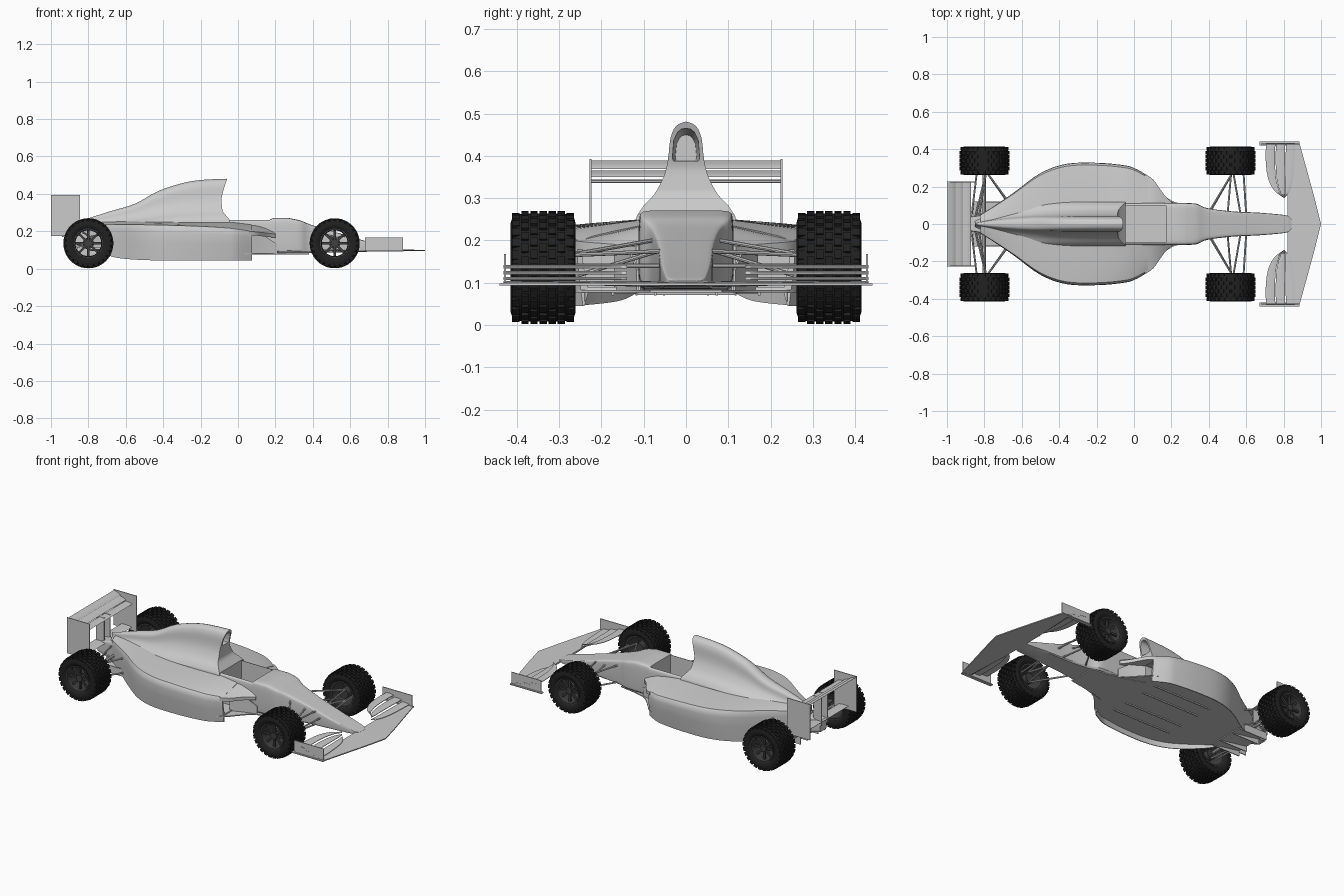
import bpy, bmesh, math
from mathutils import Vector, Matrix

if "Cube" in bpy.data.objects:
    bpy.data.objects.remove(bpy.data.objects["Cube"])

def material(name, v):
    m = bpy.data.materials.new(name)
    m.diffuse_color = (v, v, v, 1)
    m.use_nodes = True
    m.node_tree.nodes["Principled BSDF"].inputs["Base Color"].default_value = m.diffuse_color
    return m

RUBBER, RIM = material("rubber", 0.015), material("dark_metal", 0.05)

def finish(name, bm, mirror=False, mat=None):
    bmesh.ops.recalc_face_normals(bm, faces=bm.faces)
    me = bpy.data.meshes.new(name)
    bm.to_mesh(me)
    bm.free()
    ob = bpy.data.objects.new(name, me)
    bpy.context.collection.objects.link(ob)
    if mat:
        me.materials.append(mat)
    if mirror:
        md = ob.modifiers.new("mirror", 'MIRROR')
        md.use_axis = (False, True, False)
    return ob

def smooth(pts, n=4):
    """Catmull-Rom interpolation of tuples"""
    out = []
    for i in range(len(pts) - 1):
        p = [pts[max(0, min(len(pts) - 1, i + k))] for k in (-1, 0, 1, 2)]
        for j in range(n):
            t = j / n
            out.append(tuple(0.5 * (2*b + (c-a)*t + (2*a-5*b+4*c-d)*t*t + (3*b-a-3*c+d)*t**3)
                             for a, b, c, d in zip(*p)))
    return out + [tuple(pts[-1])]

def loft(name, rings, mirror=False, caps=True, wrap=False, mat=None):
    bm = bmesh.new()
    vs = [[bm.verts.new(p) for p in r] for r in rings]
    n = len(rings[0])
    for a, b in zip(vs, vs[1:] + ([vs[0]] if wrap else [])):
        for i in range(n):
            j = (i + 1) % n
            bm.faces.new((a[i], a[j], b[j], b[i]))
    if caps and not wrap:
        for r in (vs[0], vs[-1]):
            for i in range((n - 1) // 2):
                f = list(dict.fromkeys((r[i], r[i+1], r[n-2-i], r[n-1-i])))
                if len(f) > 2:
                    bm.faces.new(f)
    return finish(name, bm, mirror, mat)

def sym(x, half):
    """Full ring from a half profile of (y, z), bottom to top, y > 0"""
    fx = x if callable(x) else (lambda z: x)
    return [(fx(z), y, z) for y, z in half] + [(fx(z), -y, z) for y, z in reversed(half)]

def box(name, lo, hi, mirror=False, tilt=0):
    lo, hi = Vector(lo), Vector(hi)
    bm = bmesh.new()
    m = (Matrix.Translation((lo + hi) / 2) @ Matrix.Rotation(tilt, 4, 'Y')
         @ Matrix.Diagonal((*(hi - lo), 1)))
    bmesh.ops.create_cube(bm, size=1, matrix=m)
    return finish(name, bm, mirror)

def rods(name, pairs, r=0.005):
    bm = bmesh.new()
    for a, b in pairs:
        a, b = Vector(a), Vector(b)
        m = Matrix.Translation((a + b) / 2) @ (b - a).to_track_quat('Z', 'Y').to_matrix().to_4x4()
        bmesh.ops.create_cone(bm, cap_ends=True, segments=8, radius1=r, radius2=r,
                              depth=(b - a).length, matrix=m)
    return finish(name, bm, True)

def cut(ob, cutter):
    md = ob.modifiers.new("cut", 'BOOLEAN')
    md.operation, md.object, md.solver = 'DIFFERENCE', cutter, 'EXACT'
    bpy.context.view_layer.objects.active = ob
    bpy.ops.object.modifier_apply(modifier=md.name)
    bpy.data.objects.remove(cutter)

# Tub and nose: x, half width, bottom, top
tub = ([(-0.12, 0.112, 0.081, 0.262), (0.165, 0.112, 0.082, 0.262), (0.19, 0.112, 0.083, 0.271)]
       + smooth([(0.27, 0.112, 0.085, 0.271), (0.335, 0.108, 0.085, 0.257), (0.39, 0.085, 0.085, 0.235),
                 (0.52, 0.068, 0.086, 0.196), (0.66, 0.061, 0.09, 0.154), (0.77, 0.052, 0.092, 0.125),
                 (0.82, 0.044, 0.094, 0.112), (0.842, 0.025, 0.096, 0.104)]))
def tub_ring(x, w, b, t):
    h = t - b
    top = smooth([(w, t - 0.25*h), (0.98*w, t - 0.08*h), (0.9*w, t - 0.015*h), (0.6*w, t), (0.01*w, t)], 3)
    return sym(x, [(0.01*w, b), (0.88*w, b), (0.97*w, b + 0.06*h), (w, b + 0.2*h)] + top)
tub_ob = loft("nose_and_tub", [tub_ring(*s) for s in tub])
cut(tub_ob, box("cockpit_cutter", (-0.06, -0.098, 0.12), (0.172, 0.098, 0.4)))

# Side pods: x, inner y, outer y, lip bottom, shoulder height, inner height; lip hangs below the floor
pods = smooth([(-0.82, 0, 0.05, 0.10, 0.235, 0.25), (-0.72, 0, 0.115, 0.08, 0.236, 0.255),
               (-0.64, 0, 0.17, 0.057, 0.236, 0.257),
               (-0.5, 0, 0.272, 0.046, 0.235, 0.258), (-0.36, 0, 0.322, 0.045, 0.232, 0.256),
               (-0.19, 0.08, 0.327, 0.045, 0.226, 0.25), (-0.06, 0.1, 0.315, 0.045, 0.218, 0.25),
               (0.0, 0.105, 0.30, 0.045, 0.211, 0.245), (0.075, 0.108, 0.258, 0.045, 0.2, 0.235)])
def pod_ring(x, i, w, b, s, c):
    h, f = s - b, max(b, 0.08)
    pts = [(i, f), (i + 0.6*(w-i), f), (0.925*w, f), (0.93*w, b), (0.945*w, b), (0.985*w, b + 0.5*h),
           (w, b + 0.8*h), (0.99*w, b + 0.93*h), (0.96*w, s), (i + 0.75*(w-i), s + 0.3*(c-s)),
           (i + 0.4*(w-i), s + 0.65*(c-s)), (i, c)]
    return [(x, y, z) for y, z in pts]
rings = [pod_ring(*p) for p in pods]
rings += [pod_ring(x, 0.118, 0.246, 0.09, 0.19, 0.222) for x in (0.072, -0.04)]
loft("side_pod", rings, mirror=True)

# Flat floor between the pod lips, running forward under the tub
floor = [(-0.68, 0.12), (-0.5, 0.25), (-0.36, 0.298), (-0.19, 0.303), (0.0, 0.279), (0.075, 0.25),
         (0.13, 0.19), (0.21, 0.12), (0.38, 0.085)]
loft("floor_plate", [[(x, -w, 0.077), (x, w, 0.077), (x, w, 0.083), (x, -w, 0.083)] for x, w in smooth(floor, 3)])
for y in (0.07, 0.17):
    box("skid_strip", (-0.4, y, 0.07), (0.0, y + 0.006, 0.078), True)

# Shoulders ahead of the pods and turning vanes
sh = smooth([(0.06, 0.266, 0.2, 0.236), (0.105, 0.235, 0.196, 0.231), (0.16, 0.158, 0.19, 0.215),
             (0.20, 0.118, 0.185, 0.195)])
loft("pod_shoulder", [[(x, 0.1, s - 0.02), (x, w, s - 0.02), (x, w, s), (x, 0.1, c)] for x, w, s, c in sh], True)
loft("turning_vane", [[(x, y, 0.075), (x, y + 0.005, 0.075), (x, y + 0.005, z), (x, y, z)]
                      for x, y, z in ((0.06, 0.165, 0.185), (0.13, 0.135, 0.185), (0.21, 0.112, 0.13))], True)

# Engine cover with airbox: x, half width, bottom, top
shape = smooth([(1, 0.2), (0.86, 0.29), (0.64, 0.39), (0.45, 0.54), (0.365, 0.68),
                (0.315, 0.86), (0.2, 0.965), (0.01, 1)], 3)
def cover_ring(x, w, b, t):
    return sym(x, [(0.01*w, b), (w, b)] + [(w*f, 0.2 + (t - 0.2)*k) for f, k in shape])
cover = smooth([(-0.85, 0.015, 0.2, 0.258), (-0.8, 0.04, 0.18, 0.27), (-0.69, 0.08, 0.15, 0.305),
                (-0.55, 0.11, 0.12, 0.348), (-0.42, 0.115, 0.1, 0.418), (-0.26, 0.117, 0.1, 0.466),
                (-0.125, 0.117, 0.1, 0.479)])
LIP = [(0.0, -0.045), (0.262, -0.045), (0.307, -0.083), (0.37, -0.09), (0.43, -0.075), (0.5, -0.052)]
def lip(z):
    for (a, xa), (b, xb) in zip(LIP, LIP[1:]):
        if z <= b:
            return xa + (xb - xa)*(z - a)/(b - a)
    return -0.052
cover_ob = loft("engine_cover", [cover_ring(*s) for s in cover] + [cover_ring(lip, 0.117, 0.1, 0.481)])
intake = [(0.001, 0.386), (0.033, 0.386), (0.036, 0.395), (0.032, 0.44), (0.022, 0.461), (0.012, 0.469), (0.001, 0.471)]
cut(cover_ob, loft("intake_cutter", [sym(-0.24, [(y*0.7, z*0.7 + 0.12) for y, z in intake]), sym(0, intake)]))

# Gearbox and diffuser at the rear underside
loft("gearbox", [tub_ring(*s) for s in ((-0.93, 0.03, 0.13, 0.2), (-0.8, 0.05, 0.1, 0.22), (-0.6, 0.09, 0.085, 0.24))])
box("diffuser_plate", (-0.86, -0.12, 0.087), (-0.66, 0.12, 0.094), tilt=math.radians(9))
for y in (0.05, 0.115):
    box("diffuser_fin", (-0.86, y, 0.07), (-0.67, y + 0.005, 0.115), True)

# Rear wing
def foil(name, x, z, chord, tilt, half):
    prof = [(0.5, 0), (0.35, 0.05), (0, 0.06), (-0.5, 0.01), (-0.5, -0.01), (0, -0.03), (0.35, -0.04)]
    c, s = math.cos(tilt), math.sin(tilt)
    ring = [(x + chord*(u*c + v*s), z + chord*(-u*s + v*c)) for u, v in prof]
    loft(name, [[(a, y, b) for a, b in ring] for y in (-half, half)])
box("rear_wing_endplate", (-1.0, 0.223, 0.175), (-0.845, 0.228, 0.393), True)
for x, z, t in ((-0.895, 0.34, 8), (-0.937, 0.358, 18), (-0.975, 0.379, 24)):
    foil("rear_wing_blade", x, z, 0.048, math.radians(t), 0.224)
foil("rear_beam_wing", -0.91, 0.195, 0.07, math.radians(4), 0.224)
box("rear_wing_pylon", (-0.94, 0.025, 0.17), (-0.885, 0.031, 0.345), True)

# Front wing: swept plate, three curved flaps each side, end plates
main = [(1.0, 0.82, 0.0), (0.965, 0.82, 0.14), (0.885, 0.835, 0.432)]
loft("front_wing_plate", [[(a, y, 0.094), (a, y, 0.1), (b, y, 0.104), (b, y, 0.094)] for a, b, y in main], True)
edge = smooth([(0.14, 0.80, 0.805), (0.18, 0.747, 0.835), (0.25, 0.712, 0.852), (0.35, 0.70, 0.86), (0.432, 0.703, 0.862)])
for k in range(3):
    rr = []
    for y, te, le in edge:
        xa, xb = (le + (te - le)*(k + u)/3 for u in (0, 0.93))
        za, zb = 0.106 + 0.014*k, 0.109 + 0.014*k
        rr.append([(xa, y, za), (xb, y, zb), (xb, y, zb + 0.003), ((xa + xb)/2, y, (za + zb)/2 + 0.006), (xa, y, za + 0.003)])
    loft("front_wing_flap", rr, True)
box("front_wing_endplate", (0.68, 0.426, 0.095), (0.882, 0.431, 0.168), True)
box("front_wing_footplate", (0.67, 0.42, 0.093), (0.885, 0.441, 0.098), True)

# Suspension arms
rods("front_suspension", [((0.53, 0.28, 0.165), (0.41, 0.08, 0.2)), ((0.53, 0.28, 0.165), (0.57, 0.05, 0.175)),
                          ((0.53, 0.28, 0.1), (0.41, 0.07, 0.095)), ((0.53, 0.28, 0.1), (0.57, 0.05, 0.095)),
                          ((0.585, 0.28, 0.14), (0.6, 0.05, 0.14)), ((0.52, 0.28, 0.11), (0.5, 0.05, 0.18))])
rods("rear_suspension", [((-0.79, 0.28, 0.17), (-0.65, 0.09, 0.2)), ((-0.79, 0.28, 0.17), (-0.83, 0.03, 0.195)),
                         ((-0.79, 0.28, 0.1), (-0.65, 0.08, 0.1)), ((-0.79, 0.28, 0.1), (-0.85, 0.03, 0.13)),
                         ((-0.84, 0.28, 0.12), (-0.87, 0.03, 0.14))])
rods("drive_shaft", [((-0.8, 0.3, 0.138), (-0.8, 0.02, 0.15))], 0.009)

# Wheels: tyre with tread blocks, and spoked rim
def lathe(name, prof, seg, mat):
    ang = [2*math.pi*i/seg for i in range(seg)]
    return loft(name, [[(r*math.cos(a), y, r*math.sin(a)) for r, y in prof] for a in ang], wrap=True, mat=mat)

half = [(0.078, 0.066), (0.09, 0.075), (0.105, 0.077), (0.118, 0.073), (0.126, 0.058), (0.128, 0.02)]
tyre = lathe("tyre", [(r, -y) for r, y in half] + half[::-1], 48, RUBBER)
bm = bmesh.new()
for row in range(7):
    y, r = (row - 3)*0.0215, 0.121 if row in (0, 6) else 0.126
    for i in range(26):
        rot = Matrix.Rotation(2*math.pi*(i + 0.5*(row % 2))/26, 4, 'Y')
        bmesh.ops.create_cube(bm, size=1, matrix=rot @ Matrix.Translation((r, y, 0))
                              @ Matrix.Diagonal((0.015, 0.0175, 0.021, 1)))
tread = finish("tyre_tread", bm, mat=RUBBER)
rim = lathe("rim", [(0.079, -0.068), (0.079, 0.07), (0.072, 0.07), (0.069, 0.05), (0.07, -0.068)], 40, RIM)
bm = bmesh.new()
for i in range(8):
    bmesh.ops.create_cube(bm, size=1, matrix=Matrix.Rotation(math.pi*i/4, 4, 'Y')
                          @ Matrix.Translation((0.043, 0.045, 0)) @ Matrix.Diagonal((0.058, 0.012, 0.012, 1)))
for r, y, d in ((0.02, 0.045, 0.026), (0.03, -0.01, 0.09)):
    bmesh.ops.create_cone(bm, cap_ends=True, segments=24, radius1=r, radius2=r, depth=d,
                          matrix=Matrix.Translation((0, y, 0)) @ Matrix.Rotation(math.pi/2, 4, 'X'))
spokes = finish("wheel_spokes", bm, mat=RIM)

bpy.ops.object.select_all(action='SELECT')
bpy.context.view_layer.objects.active = tub_ob
bpy.ops.object.shade_smooth_by_angle(angle=math.radians(32))
for part in (tyre, tread, rim, spokes):
    for n, (x, side) in enumerate(((-0.8, 1), (-0.8, -1), (0.517, 1), (0.517, -1))):
        ob = part if n == 0 else part.copy()
        if n:
            bpy.context.collection.objects.link(ob)
        ob.location = (x, side*0.338, 0.136)
        ob.rotation_euler.z = 0 if side > 0 else math.pi
